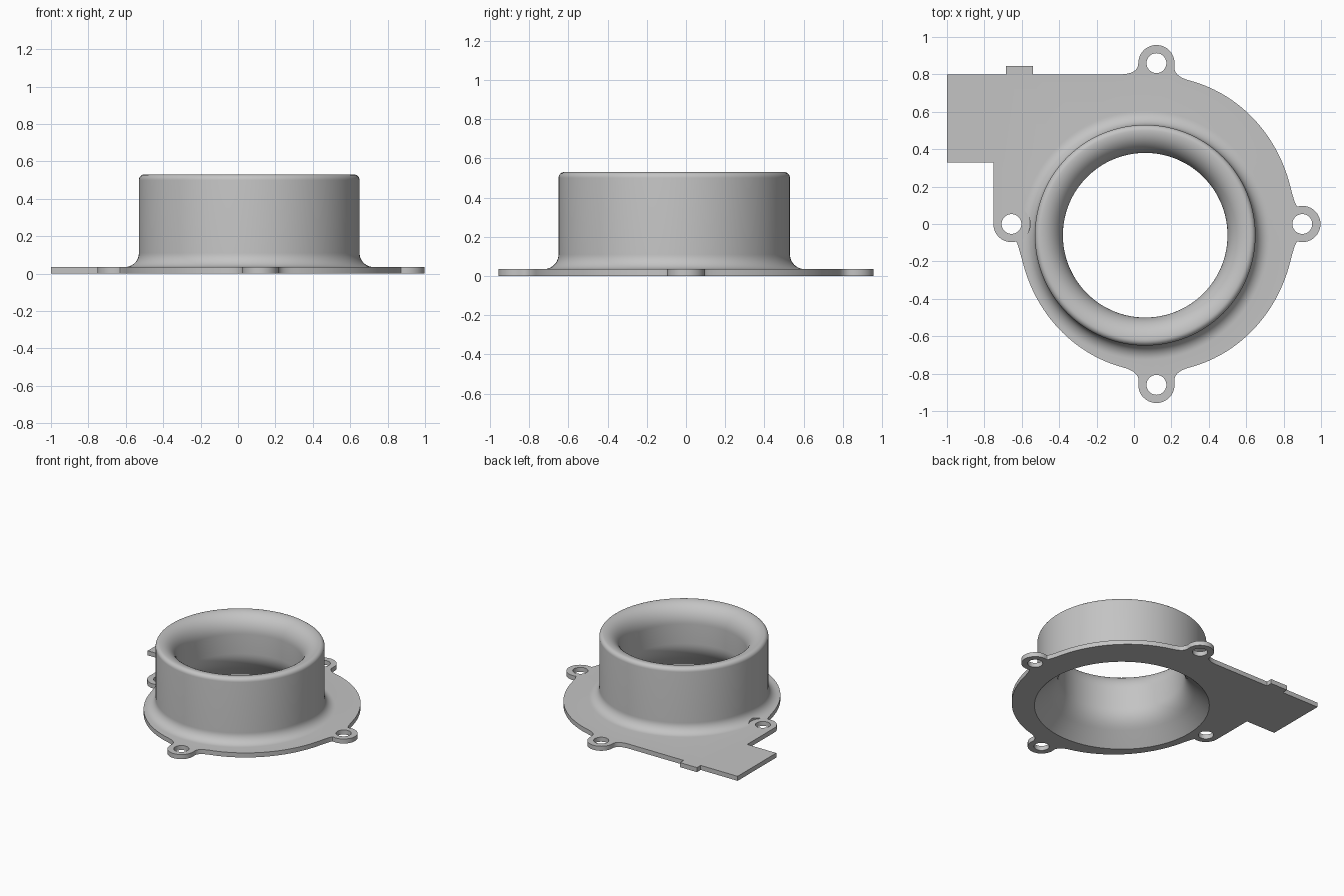
import bpy, bmesh
from math import cos, sin, pi, radians
from mathutils import Vector

if "Cube" in bpy.data.objects:
    bpy.data.objects.remove(bpy.data.objects["Cube"])

PLATE = 0.035                      # flange thickness
TUBE = Vector((0.06, -0.06))       # inlet axis
BODY = Vector((0.12, 0.0))         # centre of the rounded flange
RX, RY = 0.74, 0.79
HOLES = {"right": (0.9, 0), "top": (0.12, 0.86), "left": (-0.655, 0), "bottom": (0.12, -0.86)}
LUG = 0.097

mat = bpy.data.materials.new("grey plastic")
mat.use_nodes = True
grey = (0.55, 0.55, 0.55, 1)
mat.diffuse_color = grey
mat.node_tree.nodes["Principled BSDF"].inputs["Base Color"].default_value = grey


def arc(c, rx, ry, a, b, n):
    """Points and tangents along an elliptical arc, angles in degrees."""
    out = []
    for i in range(n + 1):
        t = radians(a + (b - a) * i / n)
        out.append((Vector((c[0] + rx * cos(t), c[1] + ry * sin(t))),
                    Vector((-rx * sin(t), ry * cos(t)))))
    return out


def bezier(p, c, q, n=10):
    return [p * (1 - t) ** 2 + c * 2 * t * (1 - t) + q * t * t
            for t in (i / n for i in range(1, n))]


def blend(start, end):
    """Concave fillet whose control point is where the two tangents meet."""
    (p, d), (q, e) = start, end
    s = (q - p).cross(e) / d.cross(e)
    return bezier(p, p + d * s, q)


# Flange outline, counter-clockwise: lugs and body arcs joined by fillets
def body(a, b):
    return arc(BODY, RX, RY, a, b, 40)


def lug(name, a, b):
    return arc(HOLES[name], LUG, LUG, a, b, 24)


duct_end = [(Vector((-0.08, 0.8)), Vector((-1, 0)))]
chain = [lug("right", -105, 105), body(15, 76), lug("top", -8, 180), duct_end,
         lug("left", 180, 375 - 90), body(196, 256), lug("bottom", 172, 368), body(284, 345)]
duct = [(-0.54, 0.8), (-0.54, 0.845), (-0.685, 0.845), (-0.685, 0.8),
        (-1, 0.8), (-1, 0.33), (-0.752, 0.33)]
outline = []
for i, run in enumerate(chain):
    outline += [p for p, d in run]
    if run is duct_end:
        outline += [Vector(p) for p in duct]
    else:
        outline += blend(run[-1], chain[(i + 1) % len(chain)][0])

# Inlet profile (radius, height): outer fillet, wall, lip, bellmouth, throat, flare
profile = [p for p, d in arc((0.665, PLATE + 0.075), 0.075, 0.075, 270, 180, 10)]
profile += [p for p, d in arc((0.56, 0.5), 0.03, 0.03, 0, 90, 6)]
profile += [p for p, d in arc((0.56, 0.39), 0.12, 0.14, 90, 180, 14)][1:]
profile += [Vector((0.44, 0.24))]
profile += bezier(Vector((0.44, 0.24)), Vector((0.44, 0.16)), Vector((0.51, 0.094)), 8)
profile += [Vector((0.51, 0.094)), Vector((0.61, 0))]

bm = bmesh.new()
SEG = 128


def loop_edges(verts):
    return [bm.edges.new((v, verts[i - 1])) for i, v in enumerate(verts)]


def bridge(a, b):
    for i in range(len(a)):
        bm.faces.new((a[i - 1], a[i], b[i], b[i - 1]))


rings = []
for p in profile:
    rings.append([bm.verts.new((TUBE.x + p.x * cos(2 * pi * k / SEG),
                                TUBE.y + p.x * sin(2 * pi * k / SEG), p.y)) for k in range(SEG)])
rims = [[bm.verts.new((p.x, p.y, z)) for p in outline] for z in (PLATE, 0)]
# Flat flange faces, each filled between its rim and the inlet ring
for rim, ring in zip(rims, (rings[0], rings[-1])):
    bmesh.ops.triangle_fill(bm, edges=loop_edges(rim) + loop_edges(ring), use_beauty=True)
bridge(*rims)
for a, b in zip(rings, rings[1:]):
    bridge(a, b)
bmesh.ops.recalc_face_normals(bm, faces=bm.faces)
mesh = bpy.data.meshes.new("blower_inlet_cover")
bm.to_mesh(mesh)
bm.free()
cover = bpy.data.objects.new("blower_inlet_cover", mesh)
bpy.context.collection.objects.link(cover)
mesh.materials.append(mat)


# Screw holes, plus a screw-head clearance where the left hole meets the fillet
def cut(name, xy, radius, low, high):
    bpy.ops.mesh.primitive_cylinder_add(vertices=48, radius=radius, depth=high - low,
                                        location=(*xy, (low + high) / 2))
    tool = bpy.context.object
    tool.name = name
    tool.hide_render = True
    bpy.context.view_layer.objects.active = cover
    mod = cover.modifiers.new(name, "BOOLEAN")
    mod.operation, mod.solver, mod.object = "DIFFERENCE", "EXACT", tool
    bpy.ops.object.modifier_apply(modifier=name)
    bpy.data.objects.remove(tool)


cut("screw_head_clearance", HOLES["left"], 0.1, PLATE + 0.0005, 0.2)
for side, xy in HOLES.items():
    cut(side + "_screw_hole", xy, 0.053, -0.1, 0.2)

bpy.ops.object.select_all(action="DESELECT")
cover.select_set(True)
bpy.context.view_layer.objects.active = cover
bpy.ops.object.shade_smooth_by_angle(angle=radians(30))
